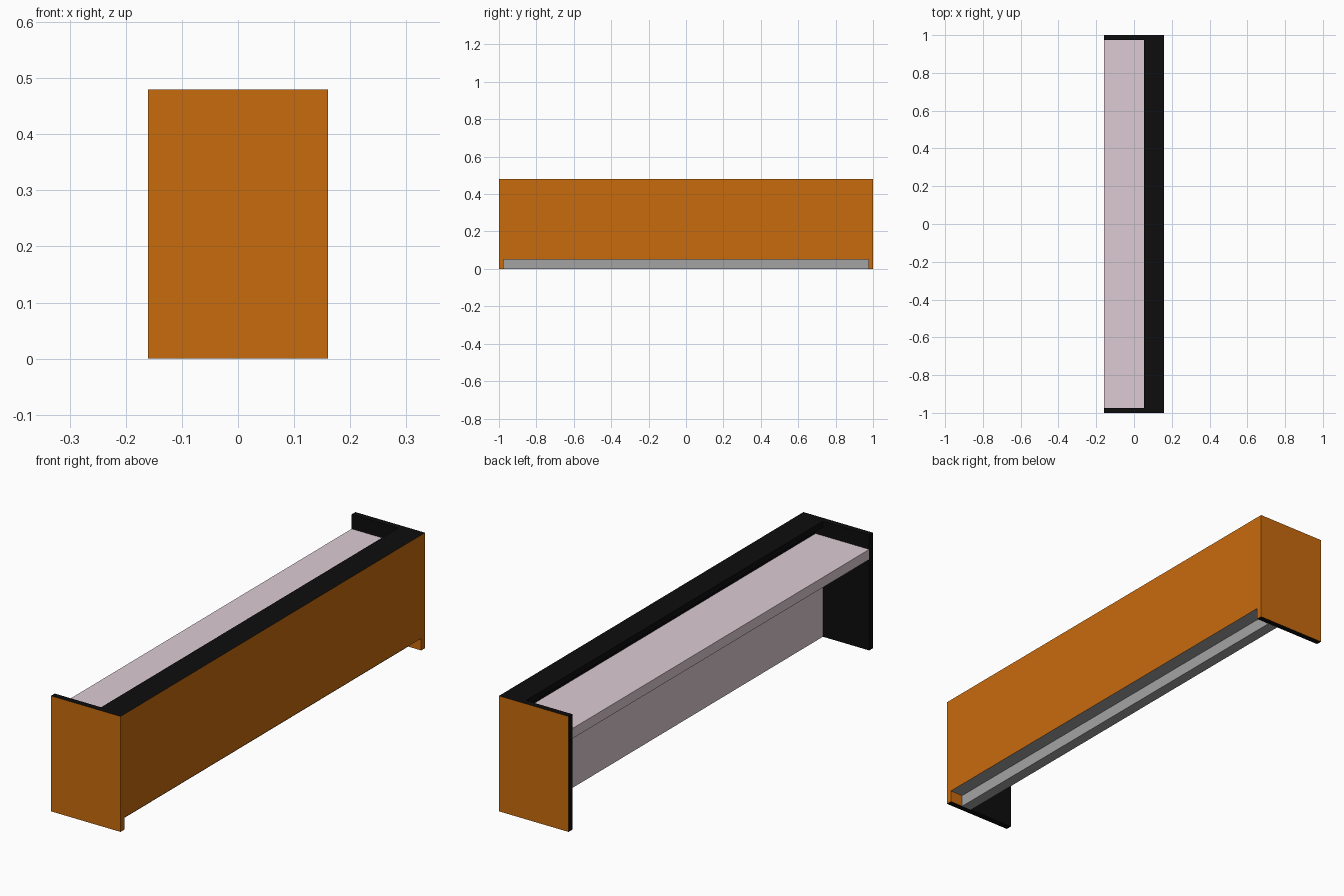
import bpy, bmesh
from mathutils import Vector

if "Cube" in bpy.data.objects:
    bpy.data.objects.remove(bpy.data.objects["Cube"])


def material(name, rgb):
    m = bpy.data.materials.new(name)
    m.diffuse_color = (*rgb, 1)
    m.use_nodes = True
    m.node_tree.nodes["Principled BSDF"].inputs["Base Color"].default_value = m.diffuse_color
    return m


ORANGE = material("orange_panel", (0.58, 0.145, 0.004))
BLACK = material("black_trim", (0.004, 0.004, 0.004))
PINK = material("pale_worktop", (0.72, 0.60, 0.65))
GREY = material("grey_kick", (0.37, 0.37, 0.37))

HALF_W, HALF_L, HEIGHT = 0.16, 1.0, 0.48
INNER = 0.975            # inside face of the end panels
KICK_X, KICK_Z = 0.10, 0.05
BACK_X = 0.053           # rear of the body and of the top ledge


def extrude_profile(name, profile, y0, y1, mats, pick, cuts=()):
    """Extrude an (x, z) outline along y; pick(normal, centre) gives each face's material slot."""
    bm = bmesh.new()
    base = bm.faces.new([bm.verts.new((x, y0, z)) for x, z in profile])
    ext = bmesh.ops.extrude_face_region(bm, geom=[base])
    moved = [v for v in ext["geom"] if isinstance(v, bmesh.types.BMVert)]
    bmesh.ops.translate(bm, verts=moved, vec=(0, y1 - y0, 0))
    for co, no in cuts:
        geom = bm.verts[:] + bm.edges[:] + bm.faces[:]
        bmesh.ops.bisect_plane(bm, geom=geom, plane_co=co, plane_no=no)
    bmesh.ops.recalc_face_normals(bm, faces=bm.faces[:])
    for f in bm.faces:
        f.material_index = pick(f.normal, f.calc_center_median())
    me = bpy.data.meshes.new(name)
    bm.to_mesh(me)
    bm.free()
    for m in mats:
        me.materials.append(m)
    ob = bpy.data.objects.new(name, me)
    bpy.context.collection.objects.link(ob)
    return ob


def rect(x0, x1, z0, z1):
    return [(x0, z0), (x1, z0), (x1, z1), (x0, z1)]


# End panels: orange outside, black edges and inside, orange return at the toe recess
for side, label in ((-1, "front"), (1, "back")):
    def end_slot(n, c, s=side):
        outside = n.y * s > 0.5 or n.x > 0.5
        toe = n.y * s < -0.5 and c.x > KICK_X and c.z < KICK_Z
        return 0 if outside or toe else 1
    extrude_profile(label + "_end_panel", rect(-HALF_W, HALF_W, 0, HEIGHT),
                    side * INNER, side * HALF_L, [ORANGE, BLACK], end_slot,
                    cuts=[(Vector((KICK_X, 0, 0)), Vector((1, 0, 0))),
                          (Vector((0, 0, KICK_Z)), Vector((0, 0, 1)))])

# Long front panel with the overhanging top ledge
SHELF_X, SHELF_LO, SHELF_HI = 0.087, 0.378, 0.42
fascia = [(KICK_X, KICK_Z), (HALF_W, KICK_Z), (HALF_W, HEIGHT), (BACK_X, HEIGHT),
          (BACK_X, 0.455), (SHELF_X, 0.455), (SHELF_X, SHELF_LO), (KICK_X, SHELF_LO)]
extrude_profile("long_panel_and_ledge", fascia, -INNER, INNER, [ORANGE, BLACK, GREY],
                lambda n, c: 0 if n.x > 0.5 else 2 if n.z < -0.5 and c.z < 0.1 else 1)

# Worktop
extrude_profile("worktop", rect(-HALF_W, SHELF_X, SHELF_LO, SHELF_HI),
                -INNER, INNER, [PINK], lambda n, c: 0)

# Inner wall whose foot forms the recessed kick
extrude_profile("inner_wall_and_kick", rect(BACK_X, KICK_X, 0, SHELF_LO),
                -INNER, INNER, [PINK, GREY],
                lambda n, c: 1 if n.x > 0.5 or n.z < -0.5 else 0)
